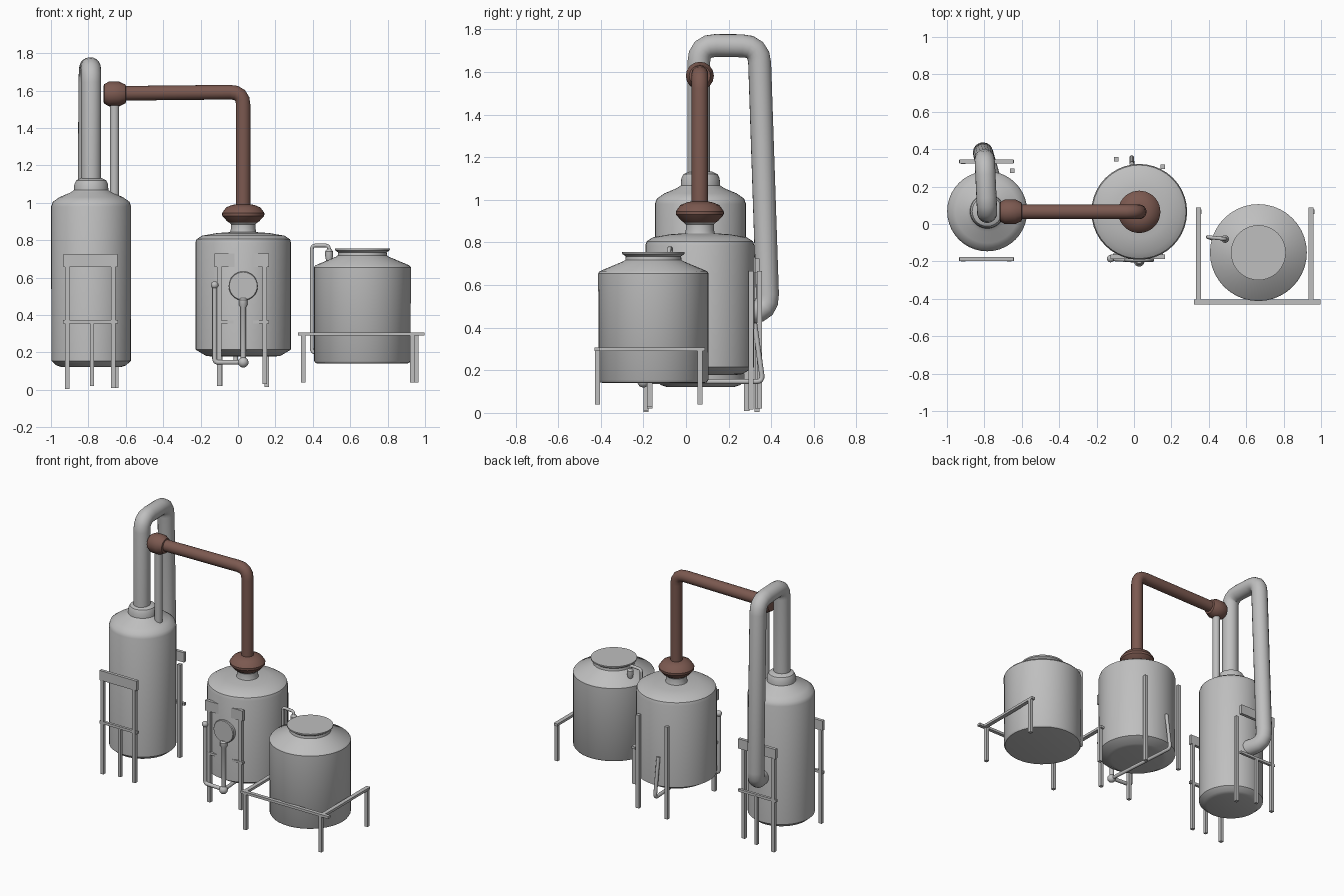
import bpy, math
from mathutils import Vector

if "Cube" in bpy.data.objects:
    bpy.data.objects.remove(bpy.data.objects["Cube"])


def material(name, rgb):
    m = bpy.data.materials.new(name)
    m.diffuse_color = (*rgb, 1)
    m.use_nodes = True
    m.node_tree.nodes["Principled BSDF"].inputs["Base Color"].default_value = m.diffuse_color
    return m


STEEL = material("steel_grey", (0.52, 0.52, 0.52))
COPPER = material("aged_copper", (0.20, 0.10, 0.08))


def make(name, verts, faces, mat, smooth=True):
    me = bpy.data.meshes.new(name)
    me.from_pydata(verts, [], faces)
    me.materials.append(mat)
    ob = bpy.data.objects.new(name, me)
    bpy.context.collection.objects.link(ob)
    if smooth:
        bpy.ops.object.select_all(action='DESELECT')
        ob.select_set(True)
        bpy.context.view_layer.objects.active = ob
        bpy.ops.object.shade_smooth_by_angle(angle=math.radians(35))
    return ob


def skin(name, rings, mat):
    """Join rings of equal size into a closed tube with end caps."""
    n = len(rings[0])
    faces = [(k * n + i, k * n + (i + 1) % n, (k + 1) * n + (i + 1) % n, (k + 1) * n + i)
             for k in range(len(rings) - 1) for i in range(n)]
    last = (len(rings) - 1) * n
    faces += [tuple(reversed(range(n))), tuple(range(last, last + n))]
    return make(name, [v for r in rings for v in r], faces, mat)


def lathe(name, origin, profile, mat=STEEL, axis='Z', n=40):
    """Revolve (radius, height) pairs about an axis through the origin."""
    o = Vector(origin)
    q = Vector({'X': (1, 0, 0), 'Y': (0, 1, 0), 'Z': (0, 0, 1)}[axis]).to_track_quat('Z', 'Y')
    rings = [[o + q @ Vector((r * math.cos(2 * math.pi * i / n), r * math.sin(2 * math.pi * i / n), h))
              for i in range(n)] for r, h in profile]
    return skin(name, rings, mat)


def ball(name, origin, r):
    steps = [math.radians(a) for a in range(-85, 86, 17)]
    return lathe(name, origin, [(r * math.cos(a), r * math.sin(a)) for a in steps], n=16)


def tube(name, pts, r, mat=STEEL, bend=0.0, n=16):
    """Sweep a circle along a path, rounding its corners by the bend length."""
    p = [Vector(v) for v in pts]
    path = [p[0]]
    for a, b, c in zip(p, p[1:], p[2:]):
        if bend:
            s, e = b + (a - b).normalized() * bend, b + (c - b).normalized() * bend
            path += [s * (1 - t) ** 2 + b * 2 * t * (1 - t) + e * t * t for t in (0, .25, .5, .75, 1)]
        else:
            path.append(b)
    path.append(p[-1])
    rings, side, last = [], None, len(path) - 1
    for i, c in enumerate(path):
        d = (path[min(i + 1, last)] - path[max(i - 1, 0)]).normalized()
        side = d.orthogonal() if side is None else side - d * side.dot(d)
        side.normalize()
        up = d.cross(side)
        rings.append([c + r * (side * math.cos(2 * math.pi * k / n) + up * math.sin(2 * math.pi * k / n))
                      for k in range(n)])
    return skin(name, rings, mat)


def box(name, x0, x1, y0, y1, z0, z1):
    v = [(x, y, z) for z in (z0, z1) for x, y in ((x0, y0), (x1, y0), (x1, y1), (x0, y1))]
    f = [(3, 2, 1, 0), (4, 5, 6, 7)] + [(i, (i + 1) % 4, (i + 1) % 4 + 4, i + 4) for i in range(4)]
    return make(name, v, f, STEEL, False)


def leg(name, x, y, z0, z1, w=0.024):
    return box(name, x - w / 2, x + w / 2, y - w / 2, y + w / 2, z0, z1)


# Tall condenser tank with its overhead return pipe
lathe("condenser_tank", (-0.785, 0.068, 0),
      [(0.16, 0.122), (0.185, 0.13), (0.213, 0.155), (0.214, 0.98), (0.205, 1.005), (0.17, 1.03),
       (0.11, 1.055), (0.092, 1.068), (0.09, 1.1), (0.08, 1.12), (0.055, 1.132)])
tube("return_pipe", [(-0.785, 0.06, 1.1), (-0.785, 0.06, 1.725), (-0.798, 0.343, 1.722),
                     (-0.808, 0.385, 0.475), (-0.755, 0.2, 0.47)], 0.054, bend=0.08, n=20)
tube("condenser_riser", [(-0.66, 0.065, 0.98), (-0.66, 0.065, 1.56)], 0.025)

# Condenser stands, front and back
for side, y, right in (("front", -0.188, (-0.667, -0.188)), ("back", 0.334, (-0.65, 0.285))):
    box(side + "_stand_plate", -0.932, -0.645, y - 0.011, y + 0.011, 0.657, 0.725)
    box(side + "_stand_crossbar", -0.935, -0.642, y - 0.009, y + 0.009, 0.354, 0.372)
    leg(side + "_stand_left_leg", -0.913, y, 0.005, 0.66)
    leg(side + "_stand_middle_leg", -0.78, y, 0.02, 0.36, 0.02)
    leg(side + "_stand_right_leg", *right, 0.01, 0.66)

# Pot still
lathe("pot_tank", (0.028, 0.065, 0),
      [(0.17, 0.178), (0.2, 0.182), (0.255, 0.215), (0.256, 0.785), (0.25, 0.805), (0.22, 0.824),
       (0.14, 0.838), (0.07, 0.843), (0.066, 0.86), (0.066, 0.885), (0.076, 0.895)])
lathe("copper_collar", (0.028, 0.065, 0),
      [(0.068, 0.89), (0.085, 0.9), (0.112, 0.93), (0.113, 0.945), (0.092, 0.975),
       (0.06, 0.988), (0.04, 0.992)], COPPER)
tube("copper_lyne_arm", [(0.028, 0.065, 0.97), (0.028, 0.065, 1.592), (-0.64, 0.065, 1.585)],
     0.039, COPPER, bend=0.07, n=20)
lathe("copper_joint", (-0.66, 0.065, 1.582),
      [(0.04, -0.06), (0.052, -0.055), (0.066, -0.03), (0.066, 0.025), (0.05, 0.058), (0.039, 0.062)],
      COPPER, 'X', 16)

# Pot stand: front frame and loose back legs
box("pot_stand_plate", -0.125, 0.165, -0.186, -0.164, 0.657, 0.728)
box("pot_stand_crossbar", -0.125, 0.165, -0.184, -0.166, 0.354, 0.37)
leg("pot_front_left_leg", -0.1, -0.17, 0.02, 0.66)
leg("pot_front_right_leg", 0.142, -0.17, 0.03, 0.66)
leg("pot_back_left_leg", -0.095, 0.345, 0.02, 0.665)
leg("pot_back_right_leg", 0.155, 0.305, 0.015, 0.665)

# Pot front port and plumbing
lathe("port_cover", (0.028, -0.203, 0.555), [(0.074, 0), (0.078, 0.005), (0.078, 0.05)], axis='Y', n=32)
lathe("sight_pipe", (0.028, -0.197, 0),
      [(0.015, 0.14), (0.015, 0.44), (0.023, 0.455), (0.023, 0.48), (0.015, 0.49)], n=16)
ball("drain_valve", (0.028, -0.2, 0.147), 0.028)
tube("level_pipe", [(0.028, -0.195, 0.147), (-0.125, -0.185, 0.147), (-0.125, -0.185, 0.56)],
     0.013, bend=0.02, n=12)
ball("level_pipe_cap", (-0.125, -0.185, 0.56), 0.02)
tube("feed_pipe", [(0.028, -0.2, 0.147), (-0.012, 0.36, 0.147), (-0.012, 0.322, 0.42)],
     0.012, bend=0.03, n=12)

# Collection tank
lathe("collection_tank", (0.665, -0.153, 0),
      [(0.235, 0.14), (0.25, 0.143), (0.258, 0.155), (0.259, 0.655), (0.252, 0.665), (0.14, 0.712),
       (0.132, 0.718), (0.13, 0.735), (0.146, 0.746), (0.147, 0.756)])
tube("filler_pipe", [(0.45, -0.09, 0.2), (0.395, -0.07, 0.2), (0.395, -0.07, 0.772),
                     (0.487, -0.08, 0.772), (0.487, -0.08, 0.66)], 0.01, bend=0.02, n=12)
lathe("filler_valve", (0.487, -0.08, 0),
      [(0.01, 0.675), (0.016, 0.69), (0.021, 0.715), (0.021, 0.74), (0.012, 0.752)], n=16)

# Collection tank frame
box("frame_front_rail", 0.322, 0.998, -0.43, -0.405, 0.29, 0.307)
for side, x in (("left", 0.345), ("right", 0.947)):
    box(side + "_frame_rail", x - 0.014, x + 0.014, -0.42, 0.088, 0.29, 0.307)
    leg(side + "_frame_back_leg", x + 0.005, 0.065, 0.04, 0.295)
    leg(side + "_frame_front_leg", x + (0.005 if side == "left" else -0.015), -0.415, 0.04, 0.295)
